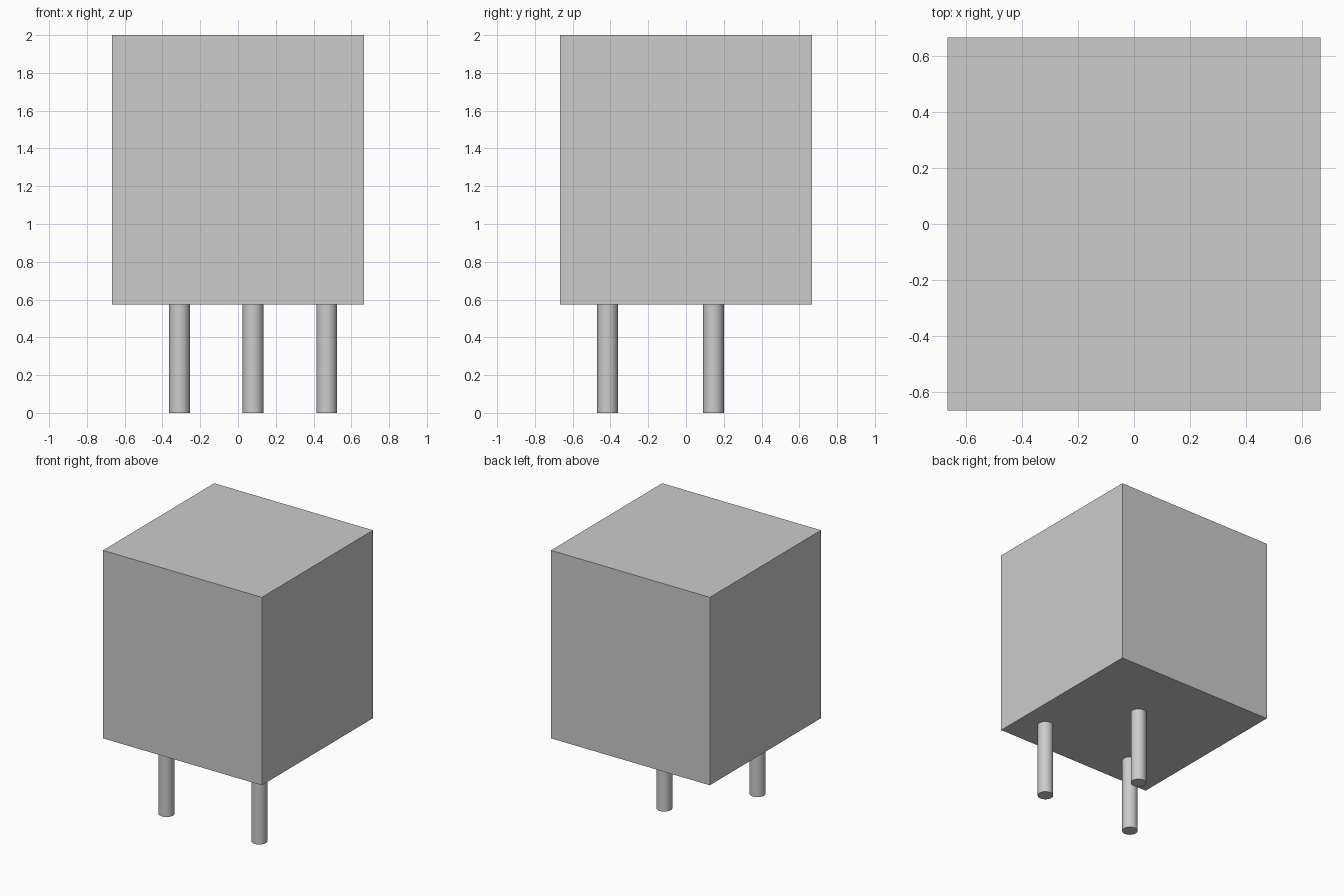
import bpy
import math

cube = bpy.data.objects.get("Cube")
if cube:
    bpy.data.objects.remove(cube, do_unlink=True)

HALF, BASE, TOP = 0.667, 0.573, 2.0
PIN_RADIUS = 0.055

grey = bpy.data.materials.new("light_grey")
grey.use_nodes = True
colour = (0.6, 0.6, 0.6, 1)
grey.diffuse_color = colour
grey.node_tree.nodes["Principled BSDF"].inputs["Base Color"].default_value = colour


def finish(name):
    obj = bpy.context.object
    obj.name = name
    obj.data.materials.append(grey)
    return obj


# Square housing
bpy.ops.mesh.primitive_cube_add(size=1, location=(0, 0, (BASE + TOP) / 2))
body = finish("body")
body.scale = (2 * HALF, 2 * HALF, TOP - BASE)
bpy.ops.object.transform_apply(location=False, rotation=False, scale=True)

# Three round pins in a triangle below the housing
pins = {
    "right_pin": (-0.31, -0.415),
    "left_pin": (0.47, -0.415),
    "back_pin": (0.08, 0.145),
}
for name, (x, y) in pins.items():
    bpy.ops.mesh.primitive_cylinder_add(
        vertices=32, radius=PIN_RADIUS, depth=BASE, location=(x, y, BASE / 2))
    finish(name)
    bpy.ops.object.shade_smooth_by_angle(angle=math.radians(40))
